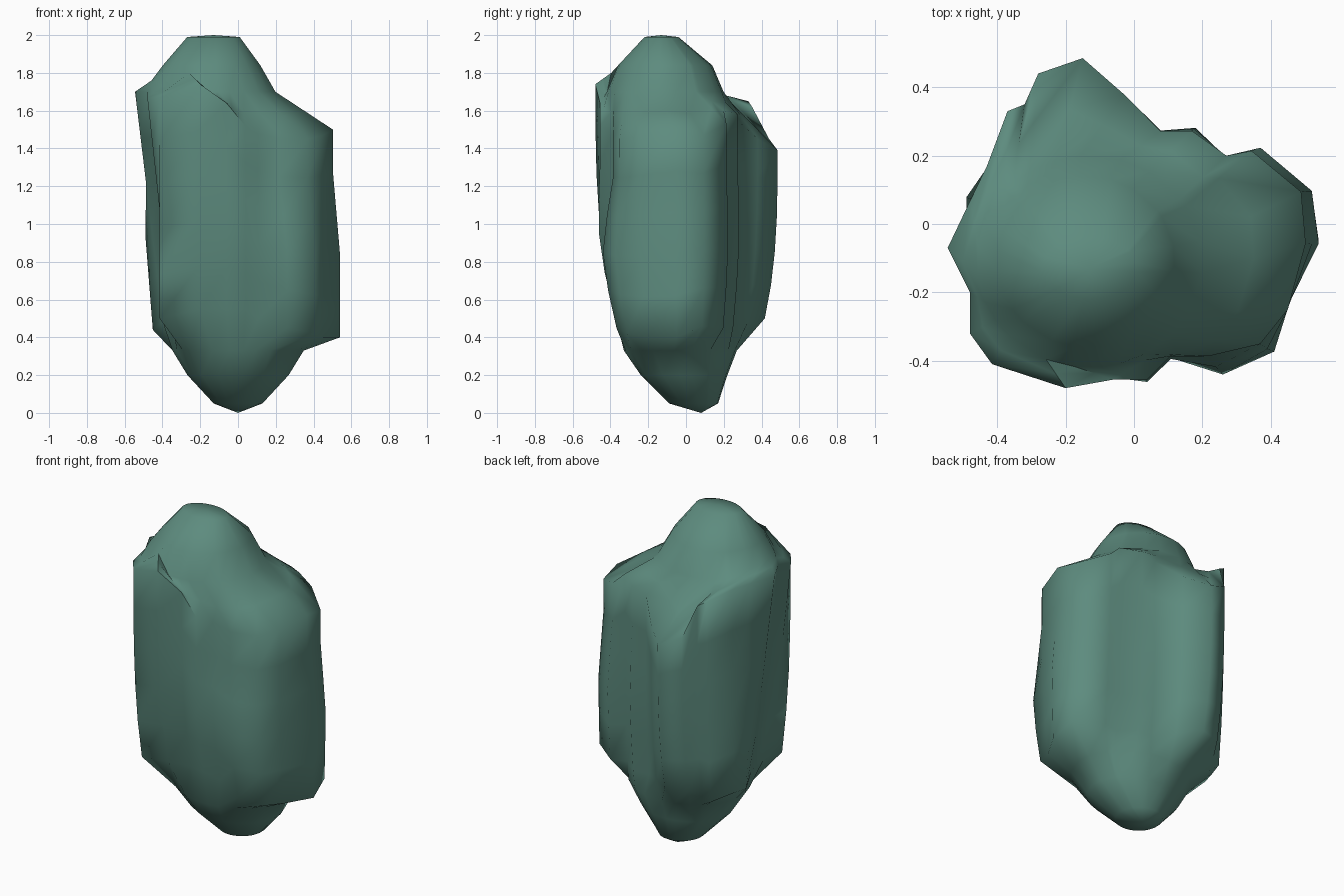
import bpy
import bmesh
from math import radians
from mathutils import Vector

# Remove the default cube
default_cube = bpy.data.objects.get("Cube")
if default_cube:
    bpy.data.objects.remove(default_cube, do_unlink=True)

# One flat colour for the whole stone
stone = bpy.data.materials.new("muted green stone")
stone.use_nodes = True
stone_colour = (0.11, 0.26, 0.21, 1)
stone.diffuse_color = stone_colour
shader = next(n for n in stone.node_tree.nodes if n.type == 'BSDF_PRINCIPLED')
shader.inputs["Base Color"].default_value = stone_colour

# Vertical ribs around the stone:
# plan position, shoulder height, foot height, scale of the plan at the shoulder
ribs = [
    (.54, -.06, 1.5, .4, .93), (.52, .1, 1.47, .46, .94), (.37, .23, 1.53, .45, .93),
    (.27, .2, 1.6, .45, 1), (.18, .29, 1.58, .45, .94), (.08, .28, 1.55, .45, .97),
    (-.03, .38, 1.45, .48, 1), (-.15, .485, 1.39, .5, 1), (-.28, .44, 1.45, .5, 1),
    (-.32, .35, 1.62, .45, 1), (-.37, .33, 1.65, .42, 1), (-.43, .17, 1.68, .44, 1),
    (-.55, .08, 1.69, .44, .87), (-.545, -.07, 1.7, .48, 1), (-.48, -.2, 1.7, .46, 1),
    (-.48, -.32, 1.67, .48, 1), (-.415, -.41, 1.67, .5, 1), (-.2, -.48, 1.74, .55, 1),
    (-.06, -.455, 1.64, .55, 1), (.04, -.48, 1.52, .55, .95), (.11, -.41, 1.48, .5, .95),
    (.26, -.46, 1.45, .45, .84), (.41, -.39, 1.45, .42, .9), (.45, -.25, 1.47, .4, 1),
]


def oval(centre, size, height):
    """Ring around the crown or the base, one point for each rib."""
    ring = []
    for x, y, *_ in ribs:
        way = Vector((x, y)).normalized()
        ring.append(Vector((centre[0] + way.x * size[0],
                            centre[1] + way.y * size[1], height)))
    return ring


def rib_ring(amount):
    """Ring on the ribs, from the feet (amount zero) to the shoulders (one)."""
    ring = []
    lower = 1 - amount
    upper = min(1, max(0, (amount - .4) / .4))
    for x, y, top, foot, lean in ribs:
        scale = 1 + (lean - 1) * upper
        undercut = 0
        if x < -.45:
            undercut = (.27 if y < 0 else .18) * lower
        tuck = (.2 if y < 0 else .14) * lower ** 3
        ring.append(Vector((x * scale * (1 - undercut), y * scale * (1 - tuck),
                            foot + (top - foot) * amount)))
    return ring


# Neck where the shoulders meet the crown, and the ledge outside it
shoulder = rib_ring(1)
neck = oval((-.13, -.11), (.33, .31), 1.7)
for point, edge in zip(neck, shoulder):
    point.z = max(point.z, edge.z + .06)
ledge = [edge.lerp(point, .5) for edge, point in zip(shoulder, neck)]
for point, edge, inner in zip(ledge, shoulder, neck):
    point.z = edge.z + (inner.z - edge.z) * .5

# Rings from the pointed base to the crown
rings = [
    oval((0, .04), (.13, .13), .05),
    oval((0, -.01), (.27, .23), .2),
    oval((0, -.03), (.35, .3), .33),
    rib_ring(0), rib_ring(.2), rib_ring(.4), rib_ring(.6), rib_ring(.8), shoulder,
    ledge, neck,
    oval((-.14, -.11), (.26, .25), 1.84),
    oval((-.13, -.13), (.14, .09), 1.99),
]

# Loft the rings into a closed body
bm = bmesh.new()
loops = [[bm.verts.new(point) for point in ring] for ring in rings]
count = len(ribs)
for low, high in zip(loops, loops[1:]):
    for i in range(count):
        j = (i + 1) % count
        bm.faces.new((low[i], low[j], high[j], high[i]))
base_tip = bm.verts.new((0, .08, 0))
crown_tip = bm.verts.new((-.13, -.13, 2))
for i in range(count):
    j = (i + 1) % count
    bm.faces.new((base_tip, loops[0][j], loops[0][i]))
    bm.faces.new((crown_tip, loops[-1][i], loops[-1][j]))
bmesh.ops.recalc_face_normals(bm, faces=bm.faces)

mesh = bpy.data.meshes.new("stone_body")
bm.to_mesh(mesh)
bm.free()
mesh.materials.append(stone)
body = bpy.data.objects.new("stone_body", mesh)
bpy.context.collection.objects.link(body)

# Smooth shading, keeping only the hardest folds
bpy.ops.object.select_all(action='DESELECT')
body.select_set(True)
bpy.context.view_layer.objects.active = body
bpy.ops.object.shade_smooth_by_angle(angle=radians(75))
